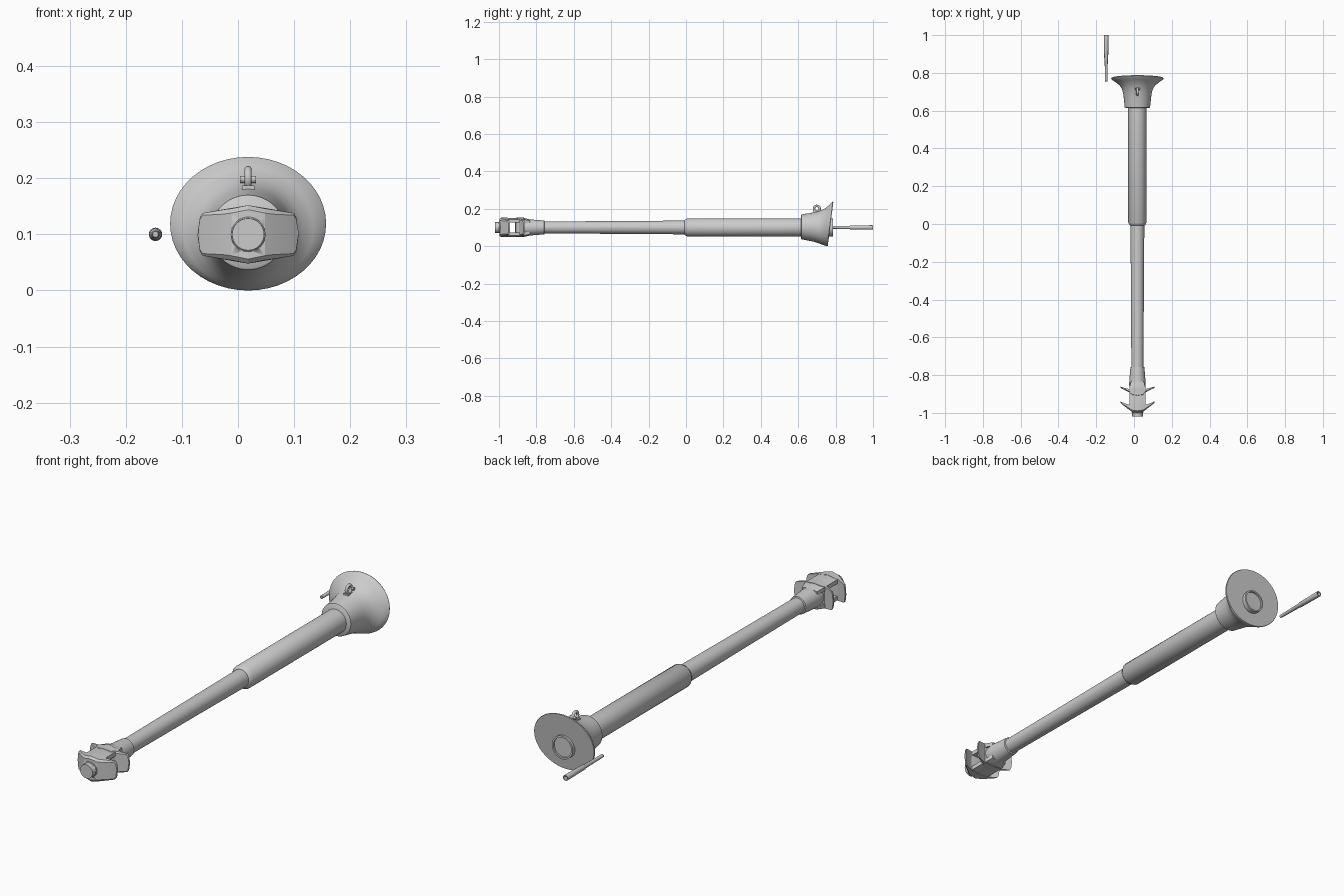
import bpy, bmesh, math

if "Cube" in bpy.data.objects:
    bpy.data.objects.remove(bpy.data.objects["Cube"])

AX, AZ = 0.018, 0.10  # barrel axis
mat = bpy.data.materials.new("gun grey")
mat.diffuse_color = (0.6, 0.6, 0.6, 1)
mat.use_nodes = True
mat.node_tree.nodes["Principled BSDF"].inputs["Base Color"].default_value = mat.diffuse_color


def finish(name, bm, angle=35):
    bmesh.ops.recalc_face_normals(bm, faces=bm.faces)
    me = bpy.data.meshes.new(name)
    bm.to_mesh(me)
    bm.free()
    ob = bpy.data.objects.new(name, me)
    bpy.context.collection.objects.link(ob)
    me.materials.append(mat)
    bpy.ops.object.select_all(action='DESELECT')
    ob.select_set(True)
    bpy.context.view_layer.objects.active = ob
    bpy.ops.object.shade_smooth_by_angle(angle=math.radians(angle))
    return ob


def skin(bm, rings):
    """Join closed rings of points and cap both ends."""
    vs = [[bm.verts.new(p) for p in r] for r in rings]
    n = len(vs[0])
    for a, b in zip(vs, vs[1:]):
        for i in range(n):
            j = (i + 1) % n
            bm.faces.new((a[i], a[j], b[j], b[i]))
    bm.faces.new(vs[0])
    bm.faces.new(vs[-1])


def lathe(name, profile, x=AX, z=AZ, n=32):
    """Turn (y, radius) pairs about an axis along y."""
    bm = bmesh.new()
    angles = [2 * math.pi * i / n for i in range(n)]
    skin(bm, [[(x + r * math.cos(a), y, z + r * math.sin(a)) for a in angles] for y, r in profile])
    return finish(name, bm)


def box(name, x, y, z):
    bm = bmesh.new()
    skin(bm, [[(x[0], b, z[0]), (x[1], b, z[0]), (x[1], b, z[1]), (x[0], b, z[1])] for b in y])
    return finish(name, bm)


# Tube, sleeve and breech stub
lathe("barrel", [(-0.80, 0.032), (-0.76, 0.032), (-0.3, 0.0345), (0.02, 0.037)])
lathe("sleeve", [(-0.008, 0.038), (-0.006, 0.041), (0.0, 0.044), (0.007, 0.0485), (0.64, 0.0485)])
lathe("breech_stub", [(0.70, 0.048), (0.785, 0.048), (0.785, 0.041), (0.778, 0.041)])
lathe("muzzle_collar", [(-0.875, 0.040), (-0.85, 0.044), (-0.835, 0.043), (-0.77, 0.038),
                        (-0.758, 0.037), (-0.756, 0.032)])

# Flared mantlet: tilted rings of (y, half width, z low, z high, lean)
bm = bmesh.new()
rings = []
for y, rx, lo, hi, lean in [(0.615, 0.063, 0.041, 0.166, 0), (0.618, 0.067, 0.037, 0.170, 0),
                            (0.655, 0.071, 0.030, 0.176, 0.002), (0.69, 0.075, 0.023, 0.183, 0.004),
                            (0.715, 0.082, 0.016, 0.191, 0.007), (0.735, 0.095, 0.009, 0.203, 0.010),
                            (0.752, 0.116, 0.004, 0.219, 0.013), (0.766, 0.137, 0.0005, 0.236, 0.015),
                            (0.770, 0.139, 0.0, 0.238, 0.015), (0.773, 0.137, 0.001, 0.237, 0.015)]:
    ring = []
    for i in range(48):
        a = 2 * math.pi * i / 48
        s = math.sin(a)
        ring.append((AX + rx * math.cos(a), y + lean * s, (lo + hi) / 2 + (hi - lo) / 2 * s))
    rings.append(ring)
skin(bm, rings)
finish("mantlet", bm, 40)

# Lifting eye with its cross pin and foot
bpy.ops.mesh.primitive_torus_add(major_segments=24, minor_segments=10, major_radius=0.0155,
                                 minor_radius=0.0065, location=(AX, 0.70, 0.200),
                                 rotation=(0, math.pi / 2, 0))
eye = bpy.context.object
eye.name = "lifting_eye"
eye.data.materials.append(mat)
bpy.ops.object.shade_smooth()
box("eye_foot", (AX - 0.011, AX + 0.011), (0.682, 0.722), (0.172, 0.187))
bpy.ops.mesh.primitive_cylinder_add(vertices=12, radius=0.006, depth=0.028,
                                    location=(AX, 0.715, 0.198), rotation=(0, math.pi / 2, 0))
pin = bpy.context.object
pin.name = "eye_pin"
pin.data.materials.append(mat)
bpy.ops.object.shade_smooth_by_angle()


# Muzzle brake baffles: swept-back wings from (offset, half height, front y, back y)
def baffle(name, stations):
    bm = bmesh.new()
    full = [(-x, h, f, b) for x, h, f, b in reversed(stations[1:])] + stations
    rings = []
    for x, h, f, b in full:
        c = min(0.008, (b - f) * 0.35)
        rings.append([(AX + x, f, AZ - h + c), (AX + x, f, AZ + h - c), (AX + x, f + c, AZ + h),
                      (AX + x, b, AZ + h), (AX + x, b, AZ - h), (AX + x, f + c, AZ - h)])
    skin(bm, rings)
    return finish(name, bm, 25)


front = baffle("front_baffle", [(0, 0.052, -0.997, -0.955), (0.03, 0.046, -0.993, -0.955),
                                (0.045, 0.044, -0.983, -0.957), (0.081, 0.038, -0.955, -0.944),
                                (0.086, 0.030, -0.950, -0.941), (0.090, 0.0, -0.948, -0.940)])
baffle("rear_baffle", [(0, 0.052, -0.915, -0.865), (0.03, 0.047, -0.910, -0.868),
                       (0.042, 0.045, -0.892, -0.874), (0.081, 0.038, -0.872, -0.864),
                       (0.086, 0.030, -0.870, -0.862), (0.090, 0.0, -0.869, -0.861)])

# Saddle plates joining the baffles, above and below the side openings
for name, side in (("upper_saddle", 1), ("lower_saddle", -1)):
    bm = bmesh.new()
    outline = [(-0.043, 0.026), (-0.043, 0.043), (-0.025, 0.046), (0, 0.051),
               (0.025, 0.046), (0.043, 0.043), (0.043, 0.026)]
    skin(bm, [[(AX + x * w, y, AZ + side * z * t) for x, z in outline]
              for y, w, t in ((-0.975, 1, 1), (-0.868, 1, 1), (-0.835, 0.80, 0.85))])
    finish(name, bm, 25)

# Muzzle lip and its bore recess
lip = lathe("muzzle_lip", [(-0.985, 0.031), (-0.998, 0.031), (-1.0, 0.029), (-1.0, 0.024),
                           (-0.996, 0.021), (-0.975, 0.021)])
cutter = lathe("bore_cutter", [(-1.02, 0.0285), (-0.977, 0.0285)])
cutter.hide_render = True
cutter.hide_viewport = True
cut = front.modifiers.new("bore", 'BOOLEAN')
cut.operation = 'DIFFERENCE'
cut.object = cutter

# Separate coaxial gun barrel
lathe("side_gun", [(0.755, 0.005), (0.757, 0.0065), (0.875, 0.0085), (0.88, 0.0105),
                   (0.995, 0.012), (1.0, 0.0115), (1.0, 0.008), (0.98, 0.007)], x=-0.147, n=16)
